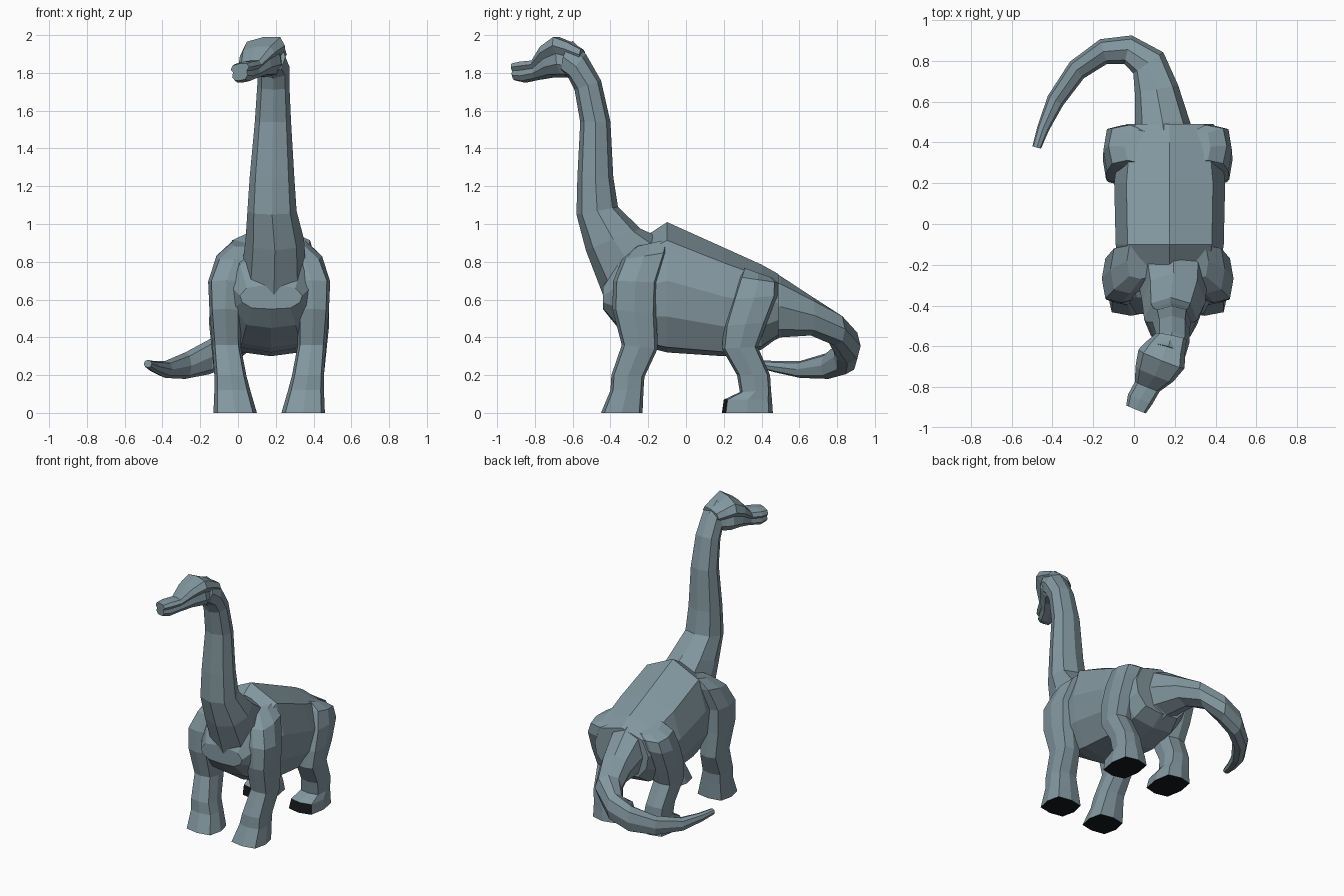
import bpy, bmesh, math
from mathutils import Vector


def material(name, rgb):
    m = bpy.data.materials.new(name)
    m.diffuse_color = (*rgb, 1)
    return m


SKIN = material("slate skin", (0.225, 0.308, 0.348))
SOLE = material("dark sole", (0.008, 0.009, 0.01))

# Half cross-sections (sideways, upwards), mirrored to a full ring
ROUND = [(0, 1), (0.74, 0.74), (1, 0), (0.74, -0.74), (0, -1)]
BLOCK = [(0, 1), (0.82, 0.84), (1, 0), (0.82, -0.84), (0, -1)]
BARREL = [(0, 1), (0.78, 0.72), (1, 0.1), (0.93, -0.45), (0.62, -0.92), (0, -1)]
BROWED = [(0, 1), (0.78, 0.88), (1, 0.42), (0.76, 0.05), (0.84, -0.5), (0.55, -0.95), (0, -1)]


def loft(name, sections, half, soles=False, toes=False, roll=0):
    """Skin rings; section = x, low y, low z, high y, high z, half width, yaw."""
    ring = half + [(-u, v) for u, v in half[-2:0:-1]]
    bm = bmesh.new()
    rings = []
    for x, y0, z0, y1, z1, w, yaw in sections:
        lo, hi = Vector((x, y0, z0)), Vector((x, y1, z1))
        mid, up = (lo + hi) / 2, (hi - lo) / 2
        a = math.radians(yaw)
        side = Vector((math.cos(a), math.sin(a), roll)) * w
        rings.append([bm.verts.new(mid + side * u + up * v) for u, v in ring])
    n = len(ring)
    for a, b in zip(rings, rings[1:]):
        for i in range(n):
            j = (i + 1) % n
            bm.faces.new((a[i], a[j], b[j], b[i]))
    bm.faces.new(rings[0][::-1])
    bm.faces.new(rings[-1])
    bmesh.ops.recalc_face_normals(bm, faces=bm.faces)
    bm.normal_update()
    # Dark soles, and dark toe fronts on the hind feet
    if soles:
        for f in bm.faces:
            c = f.calc_center_median()
            if c.z < 0.02 or (toes and c.z < 0.05 and f.normal.y < -0.6):
                f.material_index = 1
    me = bpy.data.meshes.new(name)
    bm.to_mesh(me)
    bm.free()
    me.materials.append(SKIN)
    me.materials.append(SOLE)
    ob = bpy.data.objects.new(name, me)
    bpy.context.collection.objects.link(ob)
    return ob


# Body: (y, belly z, back z, half width)
body = [(-0.44, 0.55, 0.68, 0.165), (-0.36, 0.45, 0.84, 0.21), (-0.2, 0.345, 0.945, 0.25),
        (-0.1, 0.32, 1.01, 0.265), (0.2, 0.30, 0.875, 0.272), (0.4, 0.335, 0.785, 0.25),
        (0.49, 0.40, 0.735, 0.215)]
loft("body", [(0.175, y, a, y, b, w, 0) for y, a, b, w in body], BARREL)

# Neck
loft("neck", [
    (0.19, -0.43, 0.60, -0.12, 0.92, 0.17, 0),
    (0.195, -0.53, 0.86, -0.24, 0.975, 0.155, 0),
    (0.18, -0.58, 1.05, -0.36, 1.09, 0.13, 0),
    (0.18, -0.575, 1.25, -0.385, 1.25, 0.118, 0),
    (0.185, -0.56, 1.54, -0.40, 1.54, 0.096, 0),
    (0.187, -0.59, 1.71, -0.45, 1.76, 0.085, 0),
    (0.187, -0.62, 1.77, -0.53, 1.90, 0.085, -6),
    (0.17, -0.65, 1.80, -0.60, 1.97, 0.085, -18)], ROUND)

# Head with overhanging brows and a blunt snout, tipped slightly sideways
loft("head", [
    (0.185, -0.56, 1.79, -0.545, 1.925, 0.075, -12),
    (0.155, -0.60, 1.78, -0.61, 1.965, 0.10, -18),
    (0.135, -0.64, 1.78, -0.67, 1.99, 0.122, -22),
    (0.10, -0.71, 1.78, -0.745, 1.94, 0.10, -22),
    (0.065, -0.79, 1.765, -0.80, 1.865, 0.065, -22),
    (0.03, -0.86, 1.75, -0.86, 1.86, 0.064, -22),
    (0.01, -0.905, 1.76, -0.91, 1.85, 0.052, -22)], BROWED, roll=0.13)

# Tail curling round to the left: (x, y, low z, high z, half width, yaw)
tail = [(0.15, 0.42, 0.36, 0.76, 0.15, 0), (0.14, 0.50, 0.40, 0.725, 0.135, 0),
        (0.11, 0.66, 0.41, 0.62, 0.108, 12), (0.07, 0.79, 0.355, 0.535, 0.09, 35),
        (-0.03, 0.855, 0.26, 0.45, 0.072, 75), (-0.15, 0.845, 0.205, 0.39, 0.063, 105),
        (-0.28, 0.755, 0.18, 0.32, 0.053, 130), (-0.385, 0.605, 0.185, 0.275, 0.044, 148),
        (-0.445, 0.47, 0.215, 0.275, 0.03, 158), (-0.477, 0.375, 0.24, 0.28, 0.022, 165)]
loft("tail", [(x, y, a, y, b, w, yaw) for x, y, a, b, w, yaw in tail], ROUND)

# Legs: (sideways offset, front y, front z, back y, back z, half width)
front_leg = [(0.13, -0.27, 0.88, -0.09, 0.92, 0.07), (0.185, -0.34, 0.81, -0.10, 0.85, 0.095),
             (0.225, -0.385, 0.70, -0.15, 0.69, 0.098), (0.233, -0.39, 0.55, -0.155, 0.52, 0.083),
             (0.225, -0.34, 0.36, -0.15, 0.34, 0.075), (0.205, -0.395, 0.20, -0.22, 0.19, 0.085),
             (0.195, -0.40, 0.12, -0.225, 0.12, 0.095), (0.18, -0.45, 0, -0.23, 0, 0.115)]
hind_leg = [(0.14, 0.30, 0.77, 0.46, 0.715, 0.07), (0.19, 0.28, 0.72, 0.485, 0.69, 0.10),
            (0.22, 0.24, 0.60, 0.485, 0.62, 0.095),
            (0.23, 0.20, 0.46, 0.43, 0.48, 0.088), (0.225, 0.19, 0.34, 0.38, 0.35, 0.08),
            (0.21, 0.27, 0.20, 0.445, 0.20, 0.08), (0.20, 0.285, 0.11, 0.45, 0.12, 0.085),
            (0.19, 0.20, 0.07, 0.455, 0.07, 0.10), (0.185, 0.19, 0, 0.46, 0, 0.11)]
for side, s in (("left", -1), ("right", 1)):
    for part, leg in (("front_leg", front_leg), ("hind_leg", hind_leg)):
        loft(f"{part}_{side}", [(0.165 + s * o, *rest, 0) for o, *rest in leg],
             BLOCK, soles=True, toes=part == "hind_leg")
